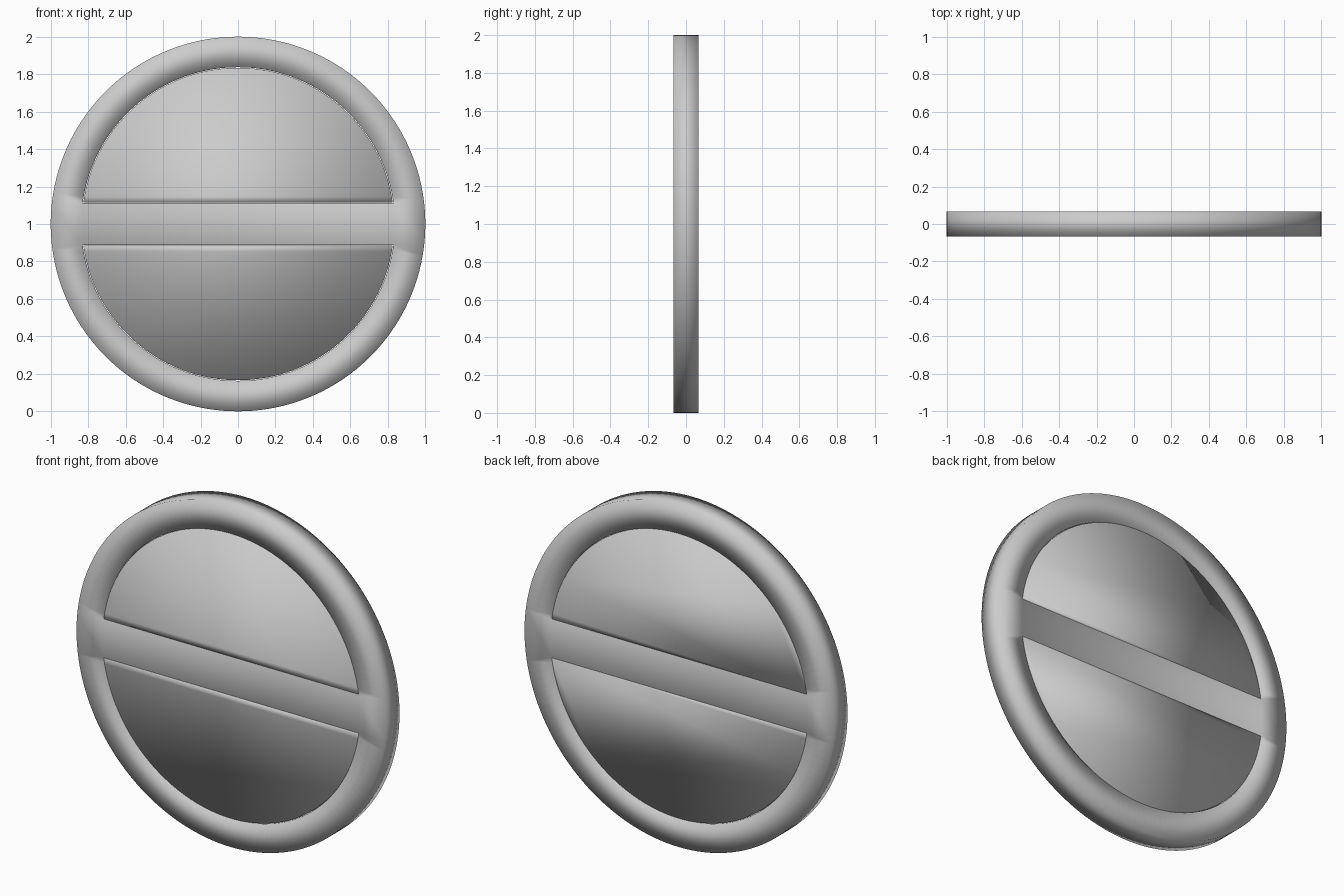
import bpy, bmesh, math

if "Cube" in bpy.data.objects:
    bpy.data.objects.remove(bpy.data.objects["Cube"])

HALF_T = 0.067     # half thickness of the frame
R_OUT, R_IN = 1.0, 0.837
BAR = 0.111        # half height of the crossbar
N = 72             # arc steps per half


def slab(name, points, faces, half_t):
    """Flat outline in x-z (centred on z = 1) given thickness along y."""
    bm = bmesh.new()
    verts = [bm.verts.new((x, -half_t, z + 1)) for x, z in points]
    for f in faces:
        bm.faces.new([verts[i] for i in f])
    bmesh.ops.remove_doubles(bm, verts=bm.verts, dist=1e-5)
    front = list(bm.faces)
    ext = bmesh.ops.extrude_face_region(bm, geom=front, use_keep_orig=True)
    moved = [g for g in ext["geom"] if isinstance(g, bmesh.types.BMVert)]
    bmesh.ops.translate(bm, verts=moved, vec=(0, 2 * half_t, 0))
    bmesh.ops.recalc_face_normals(bm, faces=bm.faces)
    mesh = bpy.data.meshes.new(name)
    bm.to_mesh(mesh)
    bm.free()
    mesh.shade_smooth()
    obj = bpy.data.objects.new(name, mesh)
    bpy.context.collection.objects.link(obj)
    return obj


def arc(r, start, end, steps):
    return [(r * math.cos(start + (end - start) * i / steps),
             r * math.sin(start + (end - start) * i / steps))
            for i in range(steps + 1)]


# Ring and crossbar in one piece
a = math.asin(BAR / R_IN)
pts, faces = [], []
for start in (a, math.pi + a):
    base = len(pts)
    end = start + math.pi - 2 * a
    pts += arc(R_OUT, start, end, N) + arc(R_IN, start, end, N)
    for i in range(N):
        o, n = base + i, base + N + 1 + i
        faces.append((o, o + 1, n + 1, n))
M = N + 1
# Crossbar between the four inner corners
faces.append((M, M + N, 3 * M, 3 * M + N))
# Ring pieces at both ends of the crossbar
for start, low, high in ((-a, 3 * M + N, M), (math.pi - a, M + N, 3 * M)):
    base = len(pts)
    pts += arc(R_OUT, start, start + 2 * a, 10)
    faces.append(tuple(range(base, base + 11)) + (high, low))
slab("ring_frame", pts, faces, HALF_T)

# Half-disc panels, set almost flush in the two openings
gap = 0.003
r = R_IN - gap
b = math.asin((BAR + gap) / r)
for name, start in (("upper_panel", b), ("lower_panel", math.pi + b)):
    outline = arc(r, start, start + math.pi - 2 * b, N)
    slab(name, outline, [tuple(range(N + 1))], HALF_T - 0.004)
